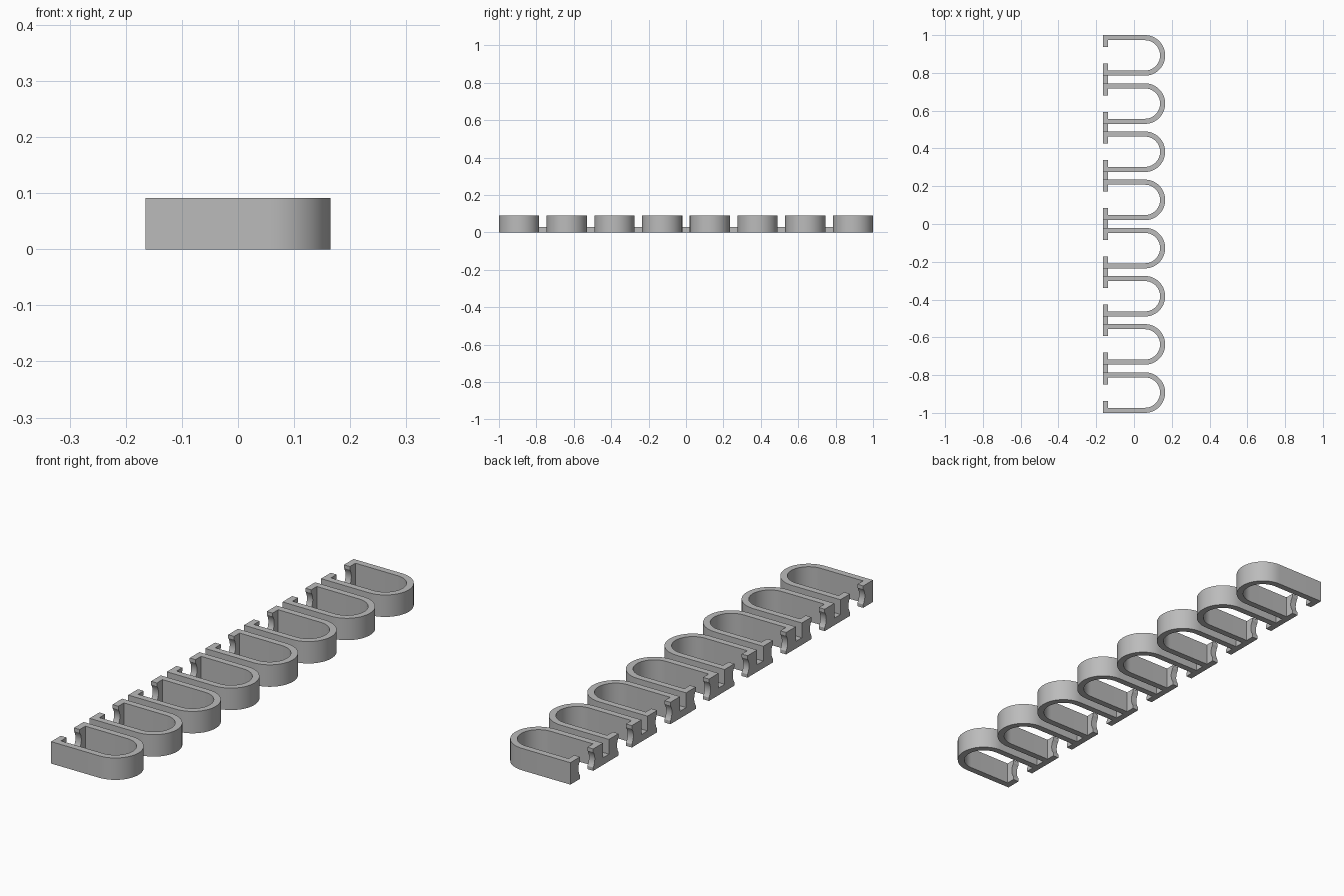
import bpy
import bmesh
from math import pi, cos, sin
from mathutils import Matrix

COUNT = 8
PITCH = 0.255
HALF_W = 0.1075          # half the outer width of one holder
WALL = 0.027
HEIGHT = 0.0917
X_END = 0.165
GAP = 0.0435             # half the opening between the lips
ARC_X = X_END - HALF_W   # centre of the rounded end
FIRST_Y = -PITCH * (COUNT - 1) / 2

cube = bpy.data.objects.get("Cube")
if cube:
    bpy.data.objects.remove(cube, do_unlink=True)

grey = bpy.data.materials.new("plain grey")
grey.use_nodes = True
colour = (0.5, 0.5, 0.5, 1)
grey.diffuse_color = colour
grey.node_tree.nodes["Principled BSDF"].inputs["Base Color"].default_value = colour


def make_object(name, bm):
    bmesh.ops.recalc_face_normals(bm, faces=bm.faces)
    mesh = bpy.data.meshes.new(name)
    bm.to_mesh(mesh)
    bm.free()
    mesh.materials.append(grey)
    obj = bpy.data.objects.new(name, mesh)
    bpy.context.collection.objects.link(obj)
    return obj


def prism(name, outline, height):
    bm = bmesh.new()
    face = bm.faces.new([bm.verts.new((x, y, 0)) for x, y in outline])
    top = bmesh.ops.extrude_face_region(bm, geom=[face])["geom"]
    verts = [v for v in top if isinstance(v, bmesh.types.BMVert)]
    bmesh.ops.translate(bm, verts=verts, vec=(0, 0, height))
    return make_object(name, bm)


def half_circle(radius, steps=28):
    angles = [pi * i / steps - pi / 2 for i in range(steps + 1)]
    return [(ARC_X + radius * cos(a), radius * sin(a)) for a in angles]


def repeat_along_y(obj, count):
    mod = obj.modifiers.new("repeat", 'ARRAY')
    mod.count = count
    mod.use_relative_offset = False
    mod.use_constant_offset = True
    mod.constant_offset_displace = (0, PITCH, 0)


# U-shaped holder with two lips at the open end
inner = HALF_W - WALL
lip_x = -X_END + WALL
outline = [(-X_END, -HALF_W)] + half_circle(HALF_W)
outline += [(-X_END, HALF_W), (-X_END, GAP), (lip_x, GAP), (lip_x, inner)]
outline += half_circle(inner)[::-1]
outline += [(lip_x, -inner), (lip_x, -GAP), (-X_END, -GAP)]
holder = prism("clip_holders", outline, HEIGHT)

# Round notch through the lips
bm = bmesh.new()
bmesh.ops.create_cone(bm, cap_ends=True, segments=48, radius1=0.054,
                      radius2=0.054, depth=0.1,
                      matrix=Matrix.Translation((-X_END, 0, HEIGHT / 2))
                      @ Matrix.Rotation(pi / 2, 4, 'Y'))
cutter = make_object("notch_cutter", bm)
cutter.hide_render = True
notch = holder.modifiers.new("notch", 'BOOLEAN')
notch.operation = 'DIFFERENCE'
notch.solver = 'EXACT'
notch.object = cutter

bpy.ops.object.select_all(action='DESELECT')
holder.select_set(True)
bpy.context.view_layer.objects.active = holder
bpy.ops.object.modifier_apply(modifier=notch.name)
bpy.data.objects.remove(cutter, do_unlink=True)
bpy.ops.object.shade_smooth_by_angle()
holder.location.y = FIRST_Y
repeat_along_y(holder, COUNT)

# Low bridges joining neighbouring holders
half_gap = PITCH / 2 - HALF_W
bridge = prism("connecting_bridges",
               [(-X_END, -half_gap), (lip_x, -half_gap),
                (lip_x, half_gap), (-X_END, half_gap)], 0.03)
bridge.location.y = FIRST_Y + PITCH / 2
repeat_along_y(bridge, COUNT - 1)
